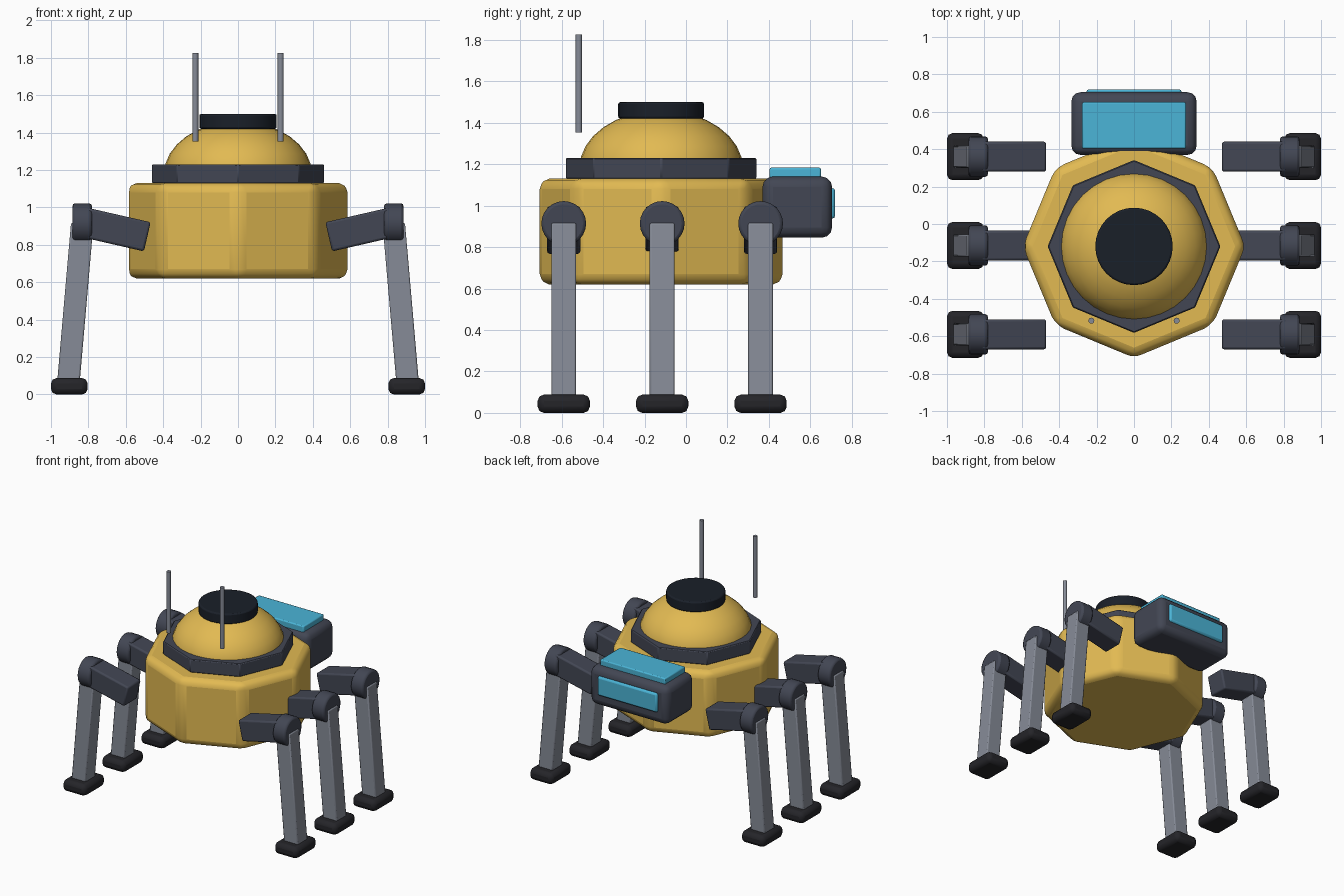
import bpy
from math import radians, atan2, hypot

if "Cube" in bpy.data.objects:
    bpy.data.objects.remove(bpy.data.objects["Cube"])


def material(name, rgb):
    m = bpy.data.materials.new(name)
    m.diffuse_color = (*rgb, 1)
    m.use_nodes = True
    m.node_tree.nodes["Principled BSDF"].inputs["Base Color"].default_value = m.diffuse_color
    return m


YELLOW = material("yellow_paint", (0.76, 0.49, 0.085))
SLATE = material("slate", (0.055, 0.062, 0.088))
STEEL = material("steel", (0.24, 0.26, 0.31))
RUBBER = material("rubber", (0.018, 0.018, 0.022))
CAP = material("dark_cap", (0.010, 0.014, 0.022))
GLASS = material("blue_glass", (0.07, 0.46, 0.68))


def finish(name, mat, bevel=0.0, segments=2, angle=35):
    """Name, colour, bevel and shade the active object."""
    ob = bpy.context.object
    ob.name = name
    ob.data.materials.append(mat)
    bpy.ops.object.transform_apply(location=False, rotation=False, scale=True)
    if bevel:
        mod = ob.modifiers.new("bevel", "BEVEL")
        mod.width, mod.segments = bevel, segments
        mod.limit_method = "ANGLE"
        mod.angle_limit = radians(30)
    bpy.ops.object.shade_smooth_by_angle(angle=radians(angle))
    return ob


def box(name, loc, size, mat, bevel=0.0, tilt=0.0, segments=2):
    bpy.ops.mesh.primitive_cube_add(size=1, location=loc, rotation=(0, tilt, 0))
    bpy.context.object.scale = size
    return finish(name, mat, bevel, segments)


def cylinder(name, loc, r, depth, sides, mat, bevel=0.0, rot=(0, 0, 0), segments=2):
    bpy.ops.mesh.primitive_cylinder_add(vertices=sides, radius=r, depth=depth,
                                        location=loc, rotation=rot)
    return finish(name, mat, bevel, segments)


def bar(name, a, b, y, width, mat, bevel):
    """Square bar between two (x, z) points."""
    dx, dz = b[0] - a[0], b[1] - a[1]
    mid = ((a[0] + b[0]) / 2, y, (a[1] + b[1]) / 2)
    return box(name, mid, (hypot(dx, dz), width, width), mat, bevel, -atan2(dz, dx))


CY = -0.12

# Octagonal body, collar, dome and cap
cylinder("body", (0, CY, 0.875), 0.595, 0.51, 8, YELLOW, 0.05, segments=3)
cylinder("collar", (0, CY, 1.18), 0.462, 0.10, 8, SLATE, 0.006, segments=1)
bpy.ops.mesh.primitive_uv_sphere_add(segments=32, ring_count=16, radius=1, location=(0, CY, 1.18))
bpy.context.object.scale = (0.395, 0.395, 0.28)
finish("dome", YELLOW)
cylinder("dome_cap", (0, CY, 1.46), 0.207, 0.08, 32, CAP, 0.01)

# Sensor head with two glass panels
box("sensor_head", (0, 0.537, 0.993), (0.67, 0.336, 0.295), SLATE, 0.05, segments=3)
box("top_panel", (0, 0.527, 1.153), (0.555, 0.248, 0.06), GLASS, 0.008)
box("face_panel", (0, 0.695, 1.011), (0.51, 0.05, 0.148), GLASS, 0.015)

# Antennas and three pairs of legs, mirrored left and right
for s, side in ((1, "right"), (-1, "left")):
    cylinder(f"antenna_{side}", (s * 0.228, -0.517, 1.589), 0.016, 0.472, 12, STEEL)
    for y, place in ((-0.59, "front"), (-0.115, "middle"), (0.36, "rear")):
        tag = f"{place}_{side}"
        bar(f"thigh_{tag}", (s * 0.485, 0.843), (s * 0.83, 0.922), y, 0.16, SLATE, 0.012)
        cylinder(f"knee_{tag}", (s * 0.833, y, 0.914), 0.108, 0.105, 24, SLATE, 0.015,
                 rot=(0, radians(90), 0))
        bar(f"shin_{tag}", (s * 0.833, 0.912), (s * 0.908, 0.05), y, 0.12, STEEL, 0.008)
        box(f"foot_{tag}", (s * 0.902, y, 0.044), (0.196, 0.252, 0.088), RUBBER, 0.03)
